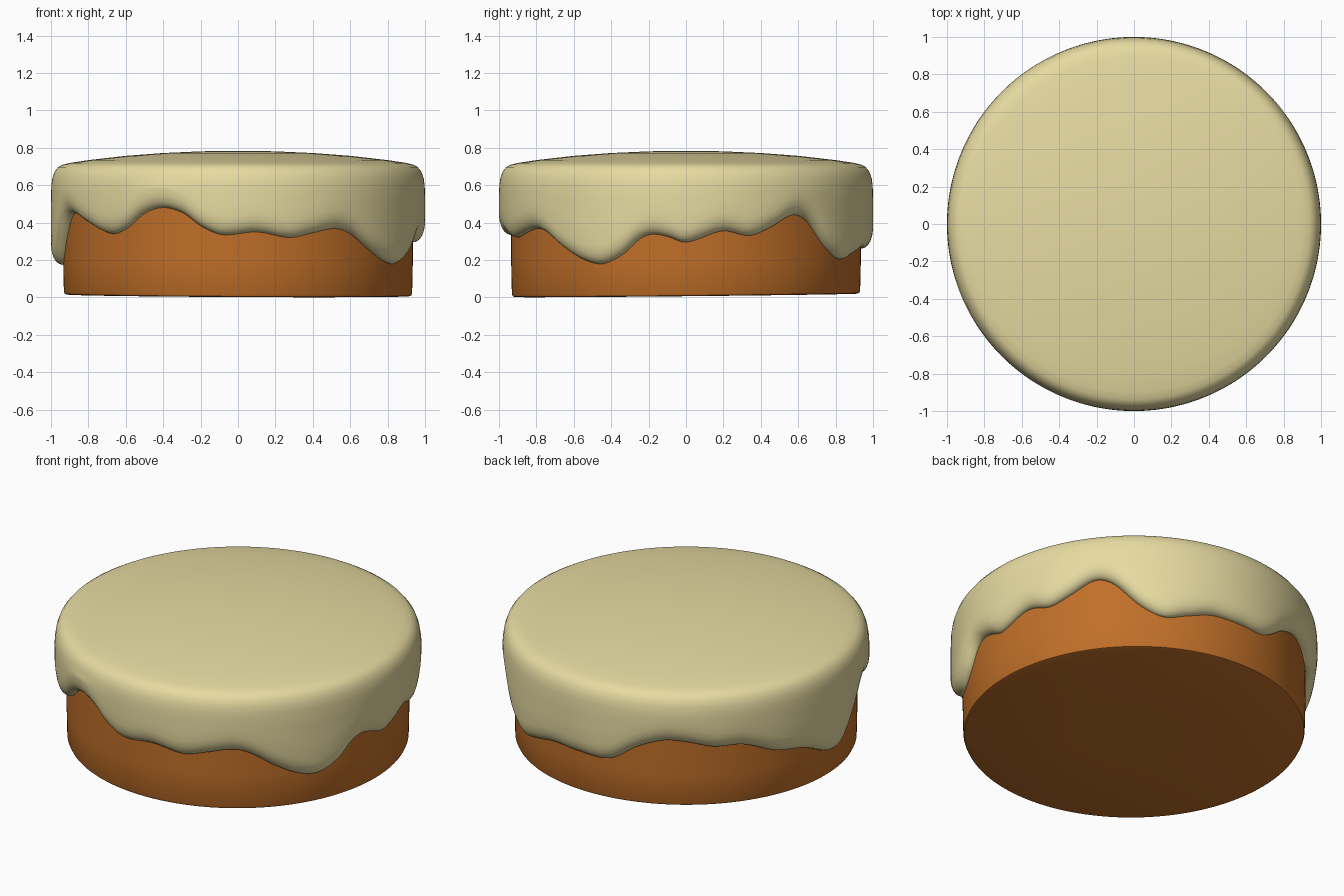
import bpy, bmesh, math

if "Cube" in bpy.data.objects:
    bpy.data.objects.remove(bpy.data.objects["Cube"])

SEG = 240


def material(name, color):
    m = bpy.data.materials.new(name)
    m.diffuse_color = (*color, 1)
    m.use_nodes = True
    m.node_tree.nodes["Principled BSDF"].inputs["Base Color"].default_value = m.diffuse_color
    return m


def lathe(name, rings, mat, sharp=40):
    """Closed round body from functions of angle: each ring is t -> (radius, z)."""
    bm = bmesh.new()
    rows = []
    for ring in rings:
        row = []
        for i in range(SEG):
            t = 2 * math.pi * i / SEG
            r, z = ring(t)
            row.append(bm.verts.new((r * math.cos(t), r * math.sin(t), z)))
        rows.append(row)
    for a, b in zip(rows, rows[1:]):
        for i in range(SEG):
            j = (i + 1) % SEG
            bm.faces.new((a[i], a[j], b[j], b[i]))
    bm.faces.new(rows[0][::-1])
    bm.faces.new(rows[-1])
    bmesh.ops.recalc_face_normals(bm, faces=bm.faces)
    me = bpy.data.meshes.new(name)
    bm.to_mesh(me)
    bm.free()
    ob = bpy.data.objects.new(name, me)
    bpy.context.collection.objects.link(ob)
    me.materials.append(mat)
    bpy.ops.object.select_all(action='DESELECT')
    ob.select_set(True)
    bpy.context.view_layer.objects.active = ob
    bpy.ops.object.shade_smooth_by_angle(angle=math.radians(sharp))
    return ob


# Drip line: angle in degrees (0 = +x, 270 = front), height of icing edge
DRIP = [(0, .295), (12, .355), (21, .33), (28, .37), (37, .44), (43, .41),
        (52, .27), (60, .205), (68, .23), (77, .265), (87, .265), (99, .27),
        (109, .37), (118, .42), (126, .41), (134, .38), (144, .375), (156, .30),
        (168, .26), (179, .18), (185, .19), (192, .31), (199, .43), (204, .45),
        (213, .40), (224.5, .34), (231, .37), (238, .45), (245, .48), (252, .45),
        (258, .38), (265, .335), (276, .35), (287, .32), (295, .345), (303, .368),
        (309, .345), (317, .265), (325, .2), (332, .18), (339, .23), (345, .315),
        (349, .338), (354, .325)]


def drip(t):
    """Smooth periodic curve through the drip points (cubic Hermite)."""
    d = math.degrees(t) % 360
    n = len(DRIP)
    k = max(i for i in range(n) if DRIP[i][0] <= d + 1e-9)

    def pt(i):
        return DRIP[i % n][0] + 360 * (i // n), DRIP[i % n][1]
    p0, p1, p2, p3 = (pt(k + o) for o in (-1, 0, 1, 2))
    h = p2[0] - p1[0]
    m1 = (p2[1] - p0[1]) / (p2[0] - p0[0]) * h
    m2 = (p3[1] - p1[1]) / (p3[0] - p1[0]) * h
    s = (d - p1[0]) / h
    return ((2*s**3 - 3*s**2 + 1) * p1[1] + (s**3 - 2*s**2 + s) * m1
            + (3*s**2 - 2*s**3) * p2[1] + (s**3 - s**2) * m2)


def lip(r, up):
    return lambda t: (r, drip(t) + up)


def wall(f):
    # blends from the top of the rolled lip to the upper rim
    return lambda t: (1.0, (1 - f) * (drip(t) + .10) + f * .60)


def flat(r, z):
    return lambda t: (r, z)


def base(r, up):
    # the underside is very slightly tilted
    return lambda t: (r, .011 + up - .005 * r * math.cos(t) + .010 * r * math.sin(t))


icing_mat = material("cream_icing", (.80, .71, .36))
cake_mat = material("brown_sponge", (.53, .16, .022))

# Sponge body
lathe("cake_sponge", [base(.3, 0), base(.915, 0), base(.926, .004), base(.931, .015),
                      flat(.935, .2), flat(.935, .62), flat(.3, .64)], cake_mat)

# Icing: rolled drip lip, side wall, rounded rim, slightly domed top
rings = [flat(.3, .645), flat(.925, .63), lip(.925, .004), lip(.942, 0), lip(.958, .006),
         lip(.973, .018), lip(.986, .038), lip(.995, .065)]
rings += [wall(f) for f in (0, .35, .7)]
rings += [flat(r, z) for r, z in ((.998, .60), (.992, .64), (.98, .673), (.962, .696),
                                  (.94, .709), (.9, .719), (.8, .734), (.6, .757),
                                  (.4, .772), (.2, .781), (.04, .784))]
lathe("icing", rings, icing_mat, 60)
